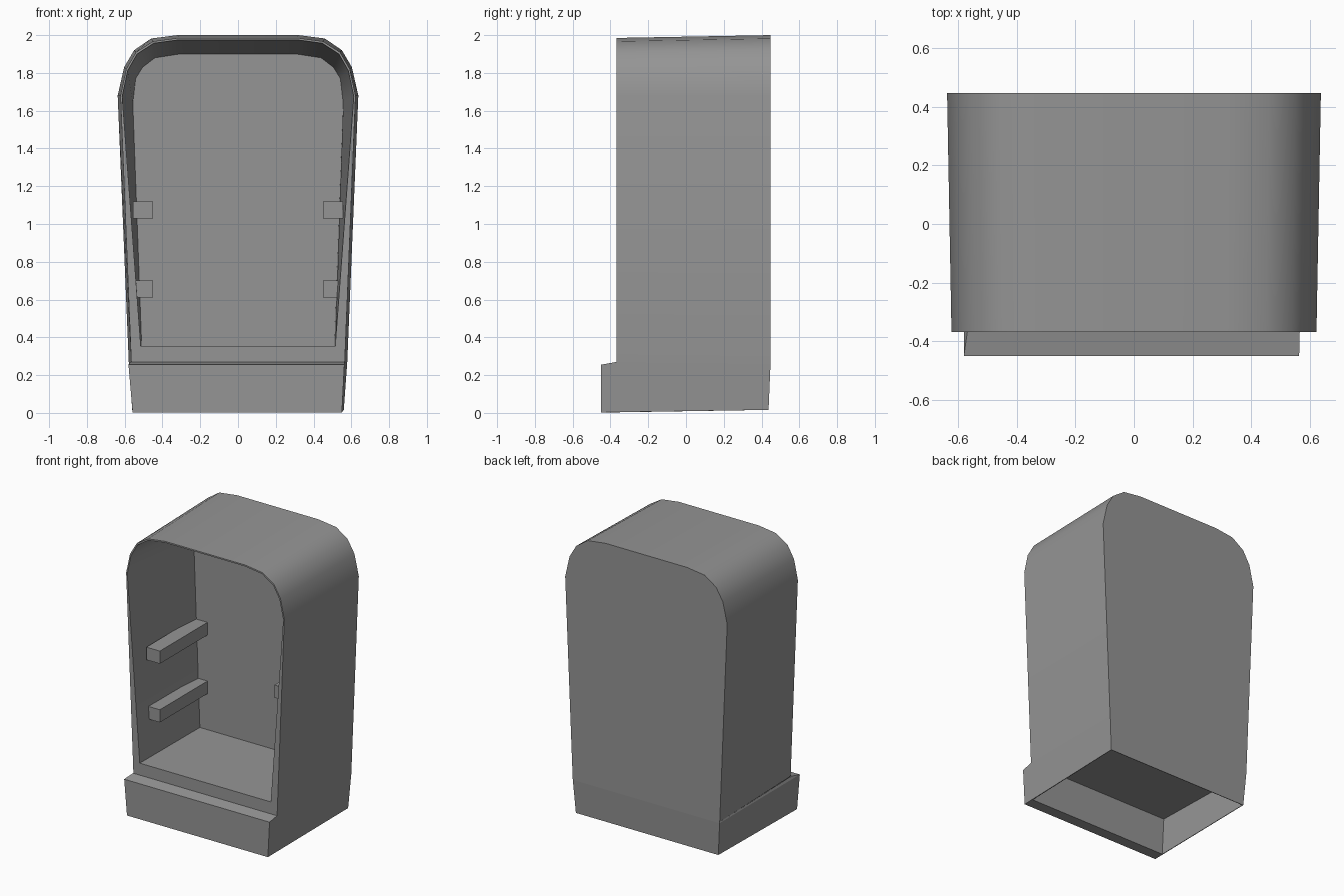
import bpy
import bmesh
import math

cube = bpy.data.objects.get("Cube")
if cube:
    bpy.data.objects.remove(cube, do_unlink=True)

grey = bpy.data.materials.new("grey")
grey.use_nodes = True
colour = (0.3, 0.3, 0.3, 1)
grey.diffuse_color = colour
grey.node_tree.nodes["Principled BSDF"].inputs["Base Color"].default_value = colour


def arch(half, y):
    """Closed loop from half a profile of (x, z), mirrored in x."""
    pts = half + [(-x, z) for x, z in reversed(half)]
    return [(x, y, z) for x, z in pts]


def skin(name, loops, cap_start=False, cap_end=False):
    """Join loops of equal length with quads."""
    bm = bmesh.new()
    rings = [[bm.verts.new(p) for p in loop] for loop in loops]
    n = len(rings[0])
    for a, b in zip(rings, rings[1:]):
        for i in range(n):
            j = (i + 1) % n
            bm.faces.new((a[i], a[j], b[j], b[i]))
    if cap_start:
        bm.faces.new(rings[0])
    if cap_end:
        bm.faces.new(rings[-1])
    bmesh.ops.recalc_face_normals(bm, faces=bm.faces)
    mesh = bpy.data.meshes.new(name)
    bm.to_mesh(mesh)
    bm.free()
    mesh.materials.append(grey)
    obj = bpy.data.objects.new(name, mesh)
    bpy.context.collection.objects.link(obj)
    return obj


# Hollow cabinet: back outline, front outline, opening edge, inner back wall
back = [(0.578, 0.26), (0.637, 1.68), (0.603, 1.83), (0.55, 1.92), (0.46, 1.982), (0.32, 2.0)]
front = [(0.565, 0.27), (0.622, 1.68), (0.592, 1.82), (0.54, 1.91), (0.45, 1.967), (0.315, 1.985)]
opening = [(0.515, 0.355), (0.613, 1.675), (0.584, 1.812), (0.534, 1.9), (0.446, 1.957), (0.313, 1.975)]
inner = [(0.51, 0.355), (0.557, 1.64), (0.542, 1.77), (0.505, 1.83), (0.44, 1.88), (0.31, 1.9)]
cabinet = skin("cabinet_shell",
               [arch(back, 0.447), arch(front, -0.368), arch(opening, -0.368), arch(inner, 0.3)],
               cap_start=True, cap_end=True)
bpy.context.view_layer.objects.active = cabinet
cabinet.select_set(True)
bpy.ops.object.shade_smooth_by_angle(angle=math.radians(32))
cabinet.select_set(False)


def base_ring(left, right, back_x, y0, y1, z0, z1):
    """Four corners: front right, front left, back left, back right."""
    return [(-right, y0, z0), (left, y0, z0), (back_x, y1, z1), (-back_x, y1, z1)]


# Plinth with a projecting front lip, open underneath
skin("base_plinth", [
    base_ring(0.565, 0.568, 0.578, -0.368, 0.447, 0.27, 0.26),
    base_ring(0.563, 0.58, 0.577, -0.45, 0.447, 0.255, 0.25),
    base_ring(0.55, 0.558, 0.56, -0.45, 0.437, 0.003, 0.016),
    base_ring(0.546, 0.552, 0.556, -0.372, 0.433, 0.003, 0.016),
    base_ring(0.56, 0.56, 0.572, -0.366, 0.442, 0.266, 0.258),
])

# Shelf support rails on both inner walls
for level, z in (("lower", 0.656), ("upper", 1.073)):
    for side, sign in (("left", 1), ("right", -1)):
        x0, x1, h = 0.45, 0.556, 0.045
        section = [(x0, z - h), (x1, z - h), (x1, z + h), (x0, z + h)]
        loops = [[(sign * x, y, zz) for x, zz in section] for y in (-0.235, 0.31)]
        skin(f"{level}_{side}_rail", loops, cap_start=True, cap_end=True)
